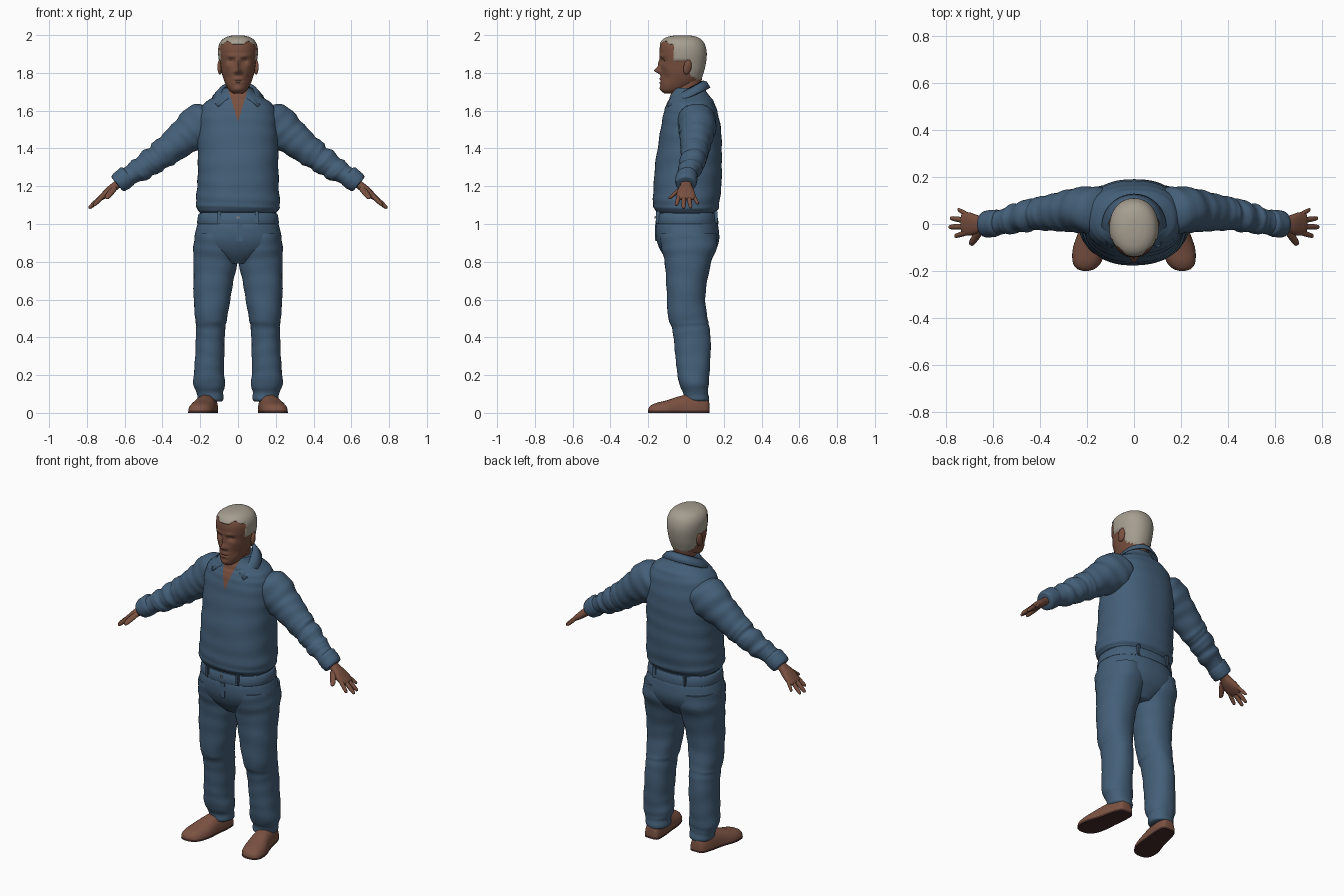
import bpy, bmesh, math
from mathutils import Vector, Matrix

if "Cube" in bpy.data.objects:
    bpy.data.objects.remove(bpy.data.objects["Cube"])


def material(name, rgb):
    m = bpy.data.materials.new(name)
    m.use_nodes = True
    m.diffuse_color = (*rgb, 1)
    m.node_tree.nodes["Principled BSDF"].inputs["Base Color"].default_value = (*rgb, 1)
    return m


DENIM = material("blue cloth", (.058, .115, .19))
SKIN = material("brown skin", (.19, .08, .05))
HAIR = material("grey hair", (.38, .34, .28))
SHOE = material("brown leather", (.2, .085, .055))
SOLE = material("dark sole", (.06, .025, .02))
METAL = material("grey metal", (.25, .25, .25))
X, Y, Z = Vector((1, 0, 0)), Vector((0, 1, 0)), Vector((0, 0, 1))
parts = []


def finish(name, bm, mats):
    bmesh.ops.recalc_face_normals(bm, faces=bm.faces)
    me = bpy.data.meshes.new(name)
    bm.to_mesh(me)
    bm.free()
    for m in mats:
        me.materials.append(m)
    ob = bpy.data.objects.new(name, me)
    bpy.context.collection.objects.link(ob)
    parts.append(ob)
    return ob


def smooth_keys(keys, sub):
    # Catmull-Rom interpolation between the key sections
    out = []
    for i in range(len(keys) - 1):
        a, b, c, d = (keys[max(0, min(len(keys) - 1, i + k))] for k in (-1, 0, 1, 2))
        for s in range(sub):
            t = s / sub
            out.append([q + .5 * t * (r - p + t * (2*p - 5*q + 4*r - w + t * (3*(q - r) + w - p)))
                        for p, q, r, w in zip(a, b, c, d)])
    return out + [list(keys[-1])]


def loft(keys, u=X, v=Y, n=40, sub=5, power=2, fold=0, side=1):
    # keys: centre x, y, z and the two half sizes along u and v
    bm = bmesh.new()
    rings = []
    for j, (x, y, z, a, b) in enumerate(smooth_keys(keys, sub)):
        ring = []
        for i in range(n):
            t = math.tau * i / n
            c, s = math.cos(t), math.sin(t)
            k = 1 + fold * math.sin(j * 6 / sub + 1.5 * math.sin(t + j / sub)) \
                + fold * .4 * math.sin(5 * t + j * 2 / sub)
            p = Vector((x, y, z))
            p += u * (max(a, .001) * k * math.copysign(abs(c) ** (2 / power), c))
            p += v * (max(b, .001) * k * math.copysign(abs(s) ** (2 / power), s))
            p.x *= side
            ring.append(bm.verts.new(p))
        rings.append(ring)
    for r, q in zip(rings, rings[1:]):
        for i in range(n):
            bm.faces.new((r[i], r[(i + 1) % n], q[(i + 1) % n], q[i]))
    bm.faces.new(rings[0])
    bm.faces.new(rings[-1])
    return bm


def sections(rows):
    # rows: height, x from, x to, y from, y to
    return [((l + r) / 2, (f + b) / 2, z, (r - l) / 2, (b - f) / 2) for z, l, r, f, b in rows]


def centred(rows):
    return sections([(z, -h, h, f, b) for z, h, f, b in rows])


def box(name, loc, size, mat):
    bm = bmesh.new()
    bmesh.ops.create_cube(bm, size=1, matrix=Matrix.Translation(loc) @ Matrix.Diagonal((*size, 1)))
    bmesh.ops.bevel(bm, geom=bm.edges[:], offset=min(size) * .25, segments=2, affect='EDGES')
    finish(name, bm, [mat])


# Shirt body with an open V at the neck
bm = loft(centred([
    (1.06, .2, -.148, .155), (1.08, .218, -.168, .172), (1.12, .222, -.175, .178),
    (1.2, .216, -.172, .187), (1.3, .213, -.165, .19), (1.4, .213, -.15, .19),
    (1.5, .213, -.135, .185), (1.58, .205, -.12, .17), (1.63, .185, -.105, .155),
    (1.66, .15, -.09, .14), (1.69, .1, -.08, .115), (1.72, .075, -.065, .1)]),
    n=64, power=2.3, fold=.008)
for s in (-1, 1):
    bmesh.ops.bisect_plane(bm, geom=bm.verts[:] + bm.edges[:] + bm.faces[:],
                           plane_co=(0, 0, 1.54), plane_no=(s, 0, -.3))
for f in bm.faces:
    c = f.calc_center_median()
    f.material_index = int(c.y < 0 and abs(c.x) < (c.z - 1.54) * .3)
finish("shirt_body", bm, [DENIM, SKIN])

# Folded collar
bm = bmesh.new()
rows = []
for i in range(41):
    k = i / 20 - 1
    a, b = math.pi + k * math.radians(160), math.pi + k * math.radians(130)
    top = Vector((.072 * math.sin(a), .005 - .085 * math.cos(a), 1.71 - .045 * math.cos(a)))
    low = Vector((.135 * math.sin(b), -.01 - .135 * math.cos(b), 1.66 - .06 * math.cos(b)))
    mid = (top + low) / 2 + Vector((0, 0, .012))
    rows.append([bm.verts.new(p) for p in (top, mid, low)])
for r, q in zip(rows, rows[1:]):
    for j in (0, 1):
        bm.faces.new((r[j], r[j + 1], q[j + 1], q[j]))
collar = finish("collar", bm, [DENIM])
mod = collar.modifiers.new("thickness", 'SOLIDIFY')
mod.thickness = .01
mod.offset = 0

# Trouser seat, waistband, loops and button
finish("trouser_seat", loft(centred([
    (.79, .06, -.08, .1), (.83, .14, -.115, .135), (.87, .205, -.14, .162),
    (.92, .23, -.157, .176), (.98, .22, -.16, .172), (1.02, .207, -.15, .163),
    (1.07, .2, -.145, .155)]), n=56, power=2.3), [DENIM])
finish("waistband", loft(centred([(1, .212, -.157, .168), (1.005, .217, -.162, .172),
                                  (1.05, .21, -.155, .165), (1.055, .2, -.15, .16)]),
                         n=56, sub=2, power=2.3), [DENIM])
for s, side in ((1, "left"), (-1, "right")):
    box(side + "_front_belt_loop", (s * .1, -.148, 1.035), (.018, .02, .07), DENIM)
    box(side + "_back_belt_loop", (s * .1, .157, 1.035), (.018, .02, .07), DENIM)
box("trouser_button", (0, -.162, 1.035), (.014, .008, .014), METAL)
box("fly_flap", (.008, -.159, .955), (.03, .01, .09), DENIM)

# Neck
finish("neck", loft([(0, .01, 1.56, .065, .07), (0, .005, 1.66, .06, .07),
                     (0, .005, 1.72, .06, .072), (0, .02, 1.8, .06, .07)]), [SKIN])

# Head, with face relief and a rule for the hair
bm = loft(centred([
    (1.692, .025, -.115, -.05), (1.71, .048, -.13, .0), (1.75, .07, -.135, .065),
    (1.8, .086, -.133, .088), (1.85, .094, -.134, .1), (1.9, .1, -.139, .105),
    (1.94, .098, -.138, .099), (1.97, .084, -.125, .083), (1.988, .06, -.1, .058),
    (1.997, .03, -.06, .025), (1.999, .004, -.02, -.012)]), n=96, sub=7, power=2.15)
relief = [(0, 1.812, .014, .015, -.034), (0, 1.845, .01, .026, -.015),
          (.017, 1.803, .009, .009, -.01), (.036, 1.865, .018, .013, .014),
          (.035, 1.889, .026, .009, -.006), (0, 1.768, .024, .006, -.007),
          (0, 1.757, .028, .004, .004), (0, 1.748, .022, .006, -.007),
          (0, 1.715, .022, .016, -.008), (.058, 1.835, .016, .016, -.004),
          (.055, 1.775, .018, .025, .008)]


def is_hair(p):
    if p.y < -.065:
        return p.z > 1.95 + .02 * math.exp(-((abs(p.x) - .055) / .018) ** 2)
    if p.y < .02:
        return p.z > 1.865
    return p.z > 1.785 - (p.y - .02) * .5


for vert in bm.verts:
    p = vert.co.copy()
    if p.y < -.02:
        for x, z, w, h, d in relief:
            vert.co.y += d * math.exp(-((abs(p.x) - x) / w) ** 2 - ((p.z - z) / h) ** 2)
    if is_hair(p):
        vert.co += Vector((p.x, p.y + .02, 0)).normalized() * .005
for f in bm.faces:
    f.material_index = int(is_hair(f.calc_center_median()))
finish("head", bm, [SKIN, HAIR])

DOWN = Vector((.77, 0, -.64))
NORMAL = Vector((.64, 0, .77))
for s, side in ((1, "left"), (-1, "right")):
    # Ear
    bm = bmesh.new()
    bmesh.ops.create_uvsphere(bm, u_segments=16, v_segments=10, radius=1, matrix=
                              Matrix.Translation((s * .096, .008, 1.83))
                              @ Matrix.Rotation(-.2, 4, 'X')
                              @ Matrix.Rotation(s * .3, 4, 'Z')
                              @ Matrix.Diagonal((.012, .022, .04, 1)))
    finish(side + "_ear", bm, [SKIN])

    # Sleeve with bunched folds, and cuff
    finish(side + "_sleeve", loft([
        (.1, .05, 1.56, .08, .08), (.15, .055, 1.555, .1, .105), (.205, .06, 1.515, .1, .12),
        (.26, .058, 1.475, .092, .1), (.31, .053, 1.44, .085, .09), (.365, .048, 1.395, .076, .08),
        (.4, .045, 1.37, .072, .08), (.425, .042, 1.35, .066, .068), (.46, .035, 1.33, .07, .075),
        (.49, .028, 1.305, .06, .062), (.52, .02, 1.285, .064, .067),
        (.55, .012, 1.27, .054, .055), (.6, .003, 1.24, .052, .05)],
        Y, NORMAL, fold=.022, side=s), [DENIM])
    finish(side + "_cuff", loft([
        (.578, .005, 1.262, .045, .045), (.584, .005, 1.257, .055, .056),
        (.605, .002, 1.238, .058, .058), (.634, 0, 1.215, .056, .053),
        (.64, 0, 1.21, .045, .042)], Y, NORMAL, sub=3, fold=.015, side=s), [DENIM])

    # Palm, fingers and thumb
    finish(side + "_palm", loft([
        (.6, 0, 1.24, .03, .025), (.645, 0, 1.205, .03, .022), (.675, -.002, 1.18, .042, .023),
        (.705, 0, 1.155, .05, .019), (.73, .003, 1.136, .043, .013),
        (.736, .004, 1.131, .03, .006)], Y, NORMAL, n=24, power=2.4, side=s), [SKIN])
    for name, start, end, r in (
            ("index_finger", (.712, -.036, 1.15), (.765, -.052, 1.098), .011),
            ("middle_finger", (.72, -.011, 1.146), (.79, -.013, 1.083), .0115),
            ("ring_finger", (.718, .015, 1.146), (.784, .025, 1.085), .011),
            ("little_finger", (.708, .038, 1.152), (.752, .063, 1.106), .0095),
            ("thumb", (.655, -.025, 1.19), (.698, -.09, 1.135), .0135)):
        a, b = Vector(start), Vector(end)
        w = Y if name != "thumb" else Vector((.7, .7, 0))
        keys = [(*a.lerp(b, t), r * k, r * k) for t, k in
                ((0, 1.1), (.45, 1.08), (.8, .92), (.95, .65), (1, .1))]
        finish(side + "_" + name, loft(keys, w, NORMAL, n=12, sub=3, side=s), [SKIN])

    # Trouser leg, creased at knee and hem
    finish(side + "_trouser_leg", loft(sections([
        (.95, .01, .225, -.14, .16), (.88, -.006, .236, -.132, .164), (.8, .002, .236, -.113, .135),
        (.7, .024, .236, -.106, .112), (.6, .04, .234, -.1, .102), (.5, .058, .227, -.094, .115),
        (.46, .066, .222, -.078, .122), (.4, .07, .223, -.066, .13), (.3, .073, .227, -.056, .13),
        (.22, .075, .233, -.048, .125), (.15, .068, .236, -.035, .12),
        (.11, .078, .22, -.016, .117), (.07, .078, .212, -.012, .123),
        (.06, .09, .2, .0, .115)]), fold=.012, power=2.2, side=s), [DENIM])

    # Shoe, flattened underneath
    bm = loft([(.15, .125, 0, .015, .03), (.152, .115, 0, .042, .075), (.16, .06, 0, .055, .1),
               (.173, -.02, 0, .06, .092), (.19, -.1, 0, .07, .067), (.2, -.16, 0, .062, .052),
               (.205, -.19, 0, .04, .036), (.205, -.2, 0, .012, .018)],
              X, Z, power=2.5, side=s)
    for vert in bm.verts:
        vert.co.z = max(vert.co.z, 0)
    bmesh.ops.remove_doubles(bm, verts=bm.verts, dist=.0002)
    bmesh.ops.bisect_plane(bm, geom=bm.verts[:] + bm.edges[:] + bm.faces[:],
                           plane_co=(0, 0, .012), plane_no=Z)
    for f in bm.faces:
        f.material_index = int(f.calc_center_median().z < .012)
    finish(side + "_shoe", bm, [SHOE, SOLE])

# Smooth shading with crisp edges
bpy.ops.object.select_all(action='DESELECT')
for ob in parts:
    ob.select_set(True)
bpy.context.view_layer.objects.active = parts[0]
bpy.ops.object.shade_smooth_by_angle(angle=math.radians(50))
